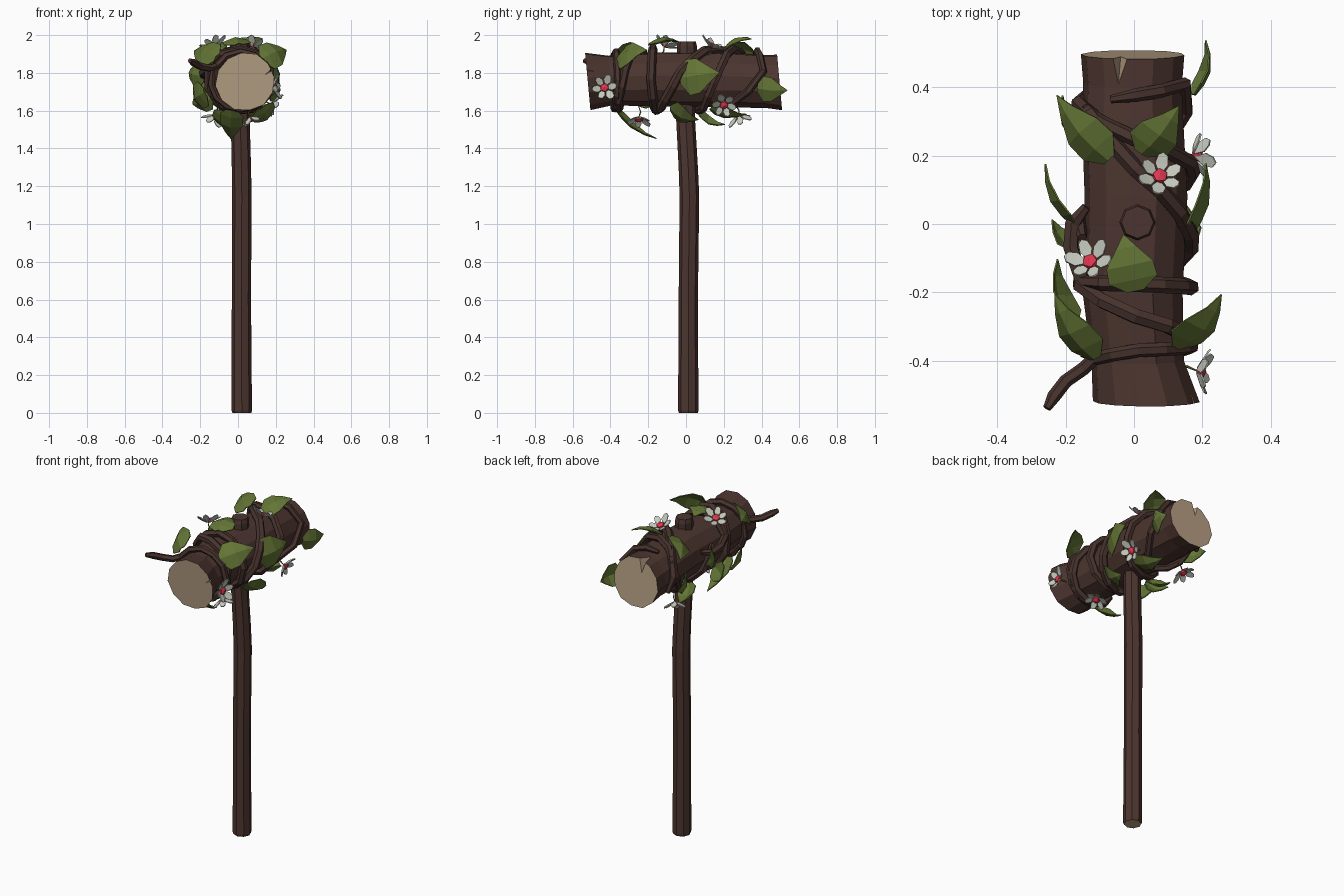
import bpy, bmesh, math, random
from mathutils import Vector, Matrix

random.seed(4)
if "Cube" in bpy.data.objects:
    bpy.data.objects.remove(bpy.data.objects["Cube"], do_unlink=True)


def material(name, *rgb):
    m = bpy.data.materials.new(name)
    m.use_nodes = True
    m.diffuse_color = (*rgb, 1)
    m.node_tree.nodes["Principled BSDF"].inputs["Base Color"].default_value = (*rgb, 1)
    return m


BARK = material("bark", 0.073, 0.036, 0.029)
WOOD = material("cut wood", 0.47, 0.35, 0.23)
VINE = material("vine", 0.064, 0.033, 0.027)
LEAF = material("leaf green", 0.125, 0.178, 0.036)
PETAL = material("petal white", 0.58, 0.61, 0.53)
RED = material("flower red", 0.75, 0.04, 0.08)


def finish(bm, name, *mats, thickness=0):
    bmesh.ops.recalc_face_normals(bm, faces=bm.faces)
    me = bpy.data.meshes.new(name)
    bm.to_mesh(me)
    bm.free()
    for m in mats:
        me.materials.append(m)
    ob = bpy.data.objects.new(name, me)
    bpy.context.collection.objects.link(ob)
    if thickness:
        mod = ob.modifiers.new("thickness", "SOLIDIFY")
        mod.thickness, mod.offset = thickness, 0
    return ob


def loft(name, rings, capped):
    """Skin a list of vertex rings; ends listed in 'capped' are cut wood."""
    bm = bmesh.new()
    rows = [[bm.verts.new(p) for p in ring] for ring in rings]
    n = len(rows[0])
    for a, b in zip(rows, rows[1:]):
        for i in range(n):
            bm.faces.new((a[i], a[(i + 1) % n], b[(i + 1) % n], b[i]))
    for k in (0, -1):
        bm.faces.new(rows[k]).material_index = int(k in capped)
    return finish(bm, name, BARK, WOOD)


# Log head: stations of y, centre x, centre z, radius
LOG = [(-.52, .04, 1.755, .158), (-.40, .015, 1.76, .137), (-.2, .0, 1.765, .148),
       (.08, .01, 1.765, .152), (.3, .0, 1.76, .150), (.41, .0, 1.755, .146), (.495, .0, 1.75, .153)]


def log_at(y):
    for a, b in zip(LOG, LOG[1:]):
        if y <= b[0]:
            t = max(0, (y - a[0]) / (b[0] - a[0]))
            return [p + (q - p) * t for p, q in zip(a, b)][1:]
    return LOG[-1][1:]


def on_log(deg, y, lift=0.0):
    x, z, r = log_at(y)
    a = math.radians(deg)
    return Vector((x + (r + lift) * math.cos(a), y, z + (r + lift) * math.sin(a)))


SIDES = 12
wobble = [random.uniform(-.007, .005) for _ in range(SIDES)]
rings = []
for y, *_ in LOG:
    ring = [on_log(360 * i / SIDES + 8, y, wobble[i]) for i in range(SIDES)]
    for p in ring:
        p.y -= (p.z - 1.755) * 0.09 * abs(y) * 2
    rings.append(ring)
log = loft("log_head", rings, (0, -1))


# Split cracks cut into both ends of the log
def crack(mouth_a, mouth_b, point, depth):
    """Wedge between two mouth points, an inner point and a lowest point."""
    bm = bmesh.new()
    a, b, c, d = [bm.verts.new(p) for p in (mouth_a, mouth_b, point, depth)]
    for f in ((a, b, c), (a, b, d), (a, c, d), (b, c, d)):
        bm.faces.new(f).material_index = 1
    cutter = finish(bm, "crack_cutter", BARK, WOOD)
    cutter.hide_render = True
    mod = log.modifiers.new("crack", "BOOLEAN")
    mod.object, mod.operation, mod.solver = cutter, "DIFFERENCE", "EXACT"
    bpy.context.view_layer.objects.active = log
    bpy.ops.object.modifier_apply(modifier=mod.name)
    bpy.data.objects.remove(cutter, do_unlink=True)


crack((-.13, .6, 2.0), (.04, .6, 2.0), (-.052, .33, 1.95), (-.03, .6, 1.72))
crack((.23, -.56, 1.87), (.24, -.56, 1.84), (.12, -.56, 1.77), (.19, -.45, 1.83))

# Handle: stations of z, centre x, centre y, radius
HANDLE = [(0, .02, .012, .050), (.012, .02, .012, .054), (.6, .018, .012, .051), (1.15, .02, .018, .052),
          (1.3, .018, .012, .051), (1.55, .012, -.002, .050), (1.94, .01, .005, .053), (1.965, .01, .005, .047)]
loft("handle", [[(x + r * math.cos(math.tau * i / 8), y + r * math.sin(math.tau * i / 8), z)
                 for i in range(8)] for z, x, y, r in HANDLE], (0,))


# Vines
def tube(name, pts, radius, mat, taper=0.6):
    cu = bpy.data.curves.new(name, "CURVE")
    cu.dimensions, cu.bevel_depth, cu.bevel_resolution, cu.use_fill_caps = "3D", radius, 1, True
    sp = cu.splines.new("POLY")
    sp.points.add(len(pts) - 1)
    for i, p in enumerate(pts):
        sp.points[i].co = (*p, 1)
        sp.points[i].radius = taper if i in (0, len(pts) - 1) else 1
    sp.use_smooth = False
    cu.materials.append(mat)
    ob = bpy.data.objects.new(name, cu)
    bpy.context.collection.objects.link(ob)
    bpy.ops.object.select_all(action="DESELECT")
    ob.select_set(True)
    bpy.context.view_layer.objects.active = ob
    bpy.ops.object.convert(target="MESH")


def wrap(keys, lift=.014):
    """Follow (angle, y) keys around the log in short steps."""
    pts = [on_log(*keys[0], lift)]
    for (a0, y0), (a1, y1) in zip(keys, keys[1:]):
        n = max(1, round(abs(a1 - a0) / 28))
        for k in range(1, n + 1):
            pts.append(on_log(a0 + (a1 - a0) * k / n, y0 + (y1 - y0) * k / n,
                              lift + random.uniform(-.003, .006)))
    return pts


twig = [Vector(p) for p in ((-.255, -.54, 1.865), (-.235, -.505, 1.855), (-.20, -.46, 1.835), (-.15, -.425, 1.825))]
tube("front_vine", twig + wrap([(150, -.395), (90, -.37), (0, -.36), (-90, -.38), (-200, -.375)]), .02, VINE)
tube("middle_vine", wrap([(-150, -.35), (-45, -.36), (20, -.325), (90, -.27), (160, -.18), (230, -.15),
                          (290, -.165), (360, -.185), (450, -.175), (520, -.17)])
     + [Vector(p) for p in ((-.185, -.07, 1.80), (-.18, 0, 1.79), (-.14, .05, 1.80))], .024, VINE)
tube("crossing_vine", wrap([(210, .38), (140, .32), (90, .16), (15, -.03), (-40, -.11), (-90, -.16), (-150, -.17)]),
     .025, VINE)
tube("rear_vine", wrap([(150, .33), (90, .25), (20, .18), (-30, .12), (-90, .07), (-180, 0), (-200, -.04)]), .023, VINE)
tube("end_vine", wrap([(115, .365), (60, .39), (20, .41), (-20, .33), (-60, .22), (-90, .17), (-140, .25),
                       (-180, .33), (-215, .34)]), .02, VINE)


# Leaves: folded along the midrib, arched from base to tip
def leaf(i, base, tip, width):
    base, tip = Vector(base), Vector(tip)
    along = tip - base
    mid = (base + tip) / 2
    x, z, _ = log_at(mid.y)
    out = Vector((mid.x - x, 0, mid.z - z)).normalized()
    side = along.cross(out).normalized()
    out = side.cross(along).normalized()
    bm = bmesh.new()
    rows = []
    for t, w in ((0, .16), (.2, .48), (.46, .46), (.76, .2), (1, 0)):
        c = base + along * t + out * (.03 * math.sin(math.pi * t) + .01)
        rows.append([bm.verts.new(c + side * s * w * width - out * abs(s) * w * width * .3)
                     for s in ((-1, 0, 1) if w else (0,))])
    for a, b in zip(rows, rows[1:]):
        for k in (0, 1):
            bm.faces.new((a[k], a[k + 1], b[k + 1], b[k]) if len(b) > 1 else (a[k], a[k + 1], b[0]))
    finish(bm, f"leaf_{i}", LEAF, thickness=.005)


LEAVES = [((-.07, .19, 1.92), (-.22, .38, 1.89), .15), ((.02, .21, 1.925), (.13, .35, 1.97), .14),
          ((.16, -.03, 1.77), (.2, .18, 1.80), .20), ((.17, .38, 1.72), (.2, .54, 1.71), .14),
          ((.005, -.195, 1.945), (-.03, -.03, 1.95), .15), ((.125, -.36, 1.87), (.25, -.2, 1.915), .16),
          ((-.11, -.39, 1.88), (-.225, -.2, 1.91), .16), ((-.17, -.28, 1.70), (-.215, -.1, 1.66), .15),
          ((-.17, 0, 1.78), (-.25, .18, 1.80), .13), ((-.14, -.07, 1.67), (-.235, .02, 1.64), .13),
          ((-.03, -.37, 1.615), (-.035, -.15, 1.46), .13), ((.12, -.08, 1.62), (.14, .07, 1.56), .15),
          ((.1, .13, 1.62), (.05, .32, 1.59), .12), ((-.15, .24, 1.72), (-.2, .38, 1.70), .14),
          ((-.06, .06, 1.60), (-.09, .21, 1.535), .13)]
for i, spec in enumerate(LEAVES, 1):
    leaf(i, *spec)


# Flowers: six broad cupped petals, a red centre and a short stem
def flower(i, centre, facing):
    centre, facing = Vector(centre), Vector(facing).normalized()
    place = Matrix.Translation(centre) @ facing.to_track_quat("Z", "Y").to_matrix().to_4x4()
    bm = bmesh.new()
    for k in range(6):
        spin = place @ Matrix.Rotation(math.tau * k / 6 + .3 * i, 4, "Z")
        size = random.uniform(.92, 1.12)
        root, left, tip_l, tip, tip_r, right = [bm.verts.new(spin @ (Vector(p) * size)) for p in (
            (.008, 0, 0), (.038, -.019, .016), (.060, -.014, .028), (.067, 0, .034),
            (.060, .014, .028), (.038, .019, .016))]
        bm.faces.new((root, left, right))
        bm.faces.new((left, tip_l, tip, tip_r, right))
    finish(bm, f"flower_petals_{i}", PETAL, thickness=.005)
    bm = bmesh.new()
    bmesh.ops.create_icosphere(bm, subdivisions=1, radius=.025,
                               matrix=place @ Matrix.Translation((0, 0, .012)) @ Matrix.Diagonal((1, 1, .6, 1)))
    finish(bm, f"flower_centre_{i}", RED)
    tube(f"flower_stem_{i}", [centre, centre - facing * .03 + Vector((0, .01, 0)), centre - facing * .06], .004, LEAF)


FLOWERS = [((-.125, -.115, 1.94), (-.3, .45, .85)), ((.075, .135, 1.935), (.1, .45, .85)),
           ((.175, .2, 1.635), (1, .1, -.45)), ((.185, -.43, 1.72), (1, -.1, .1)),
           ((.065, -.25, 1.565), (.4, 0, -1)), ((-.12, .28, 1.575), (-.3, .35, -1))]
for i, spec in enumerate(FLOWERS, 1):
    flower(i, *spec)
